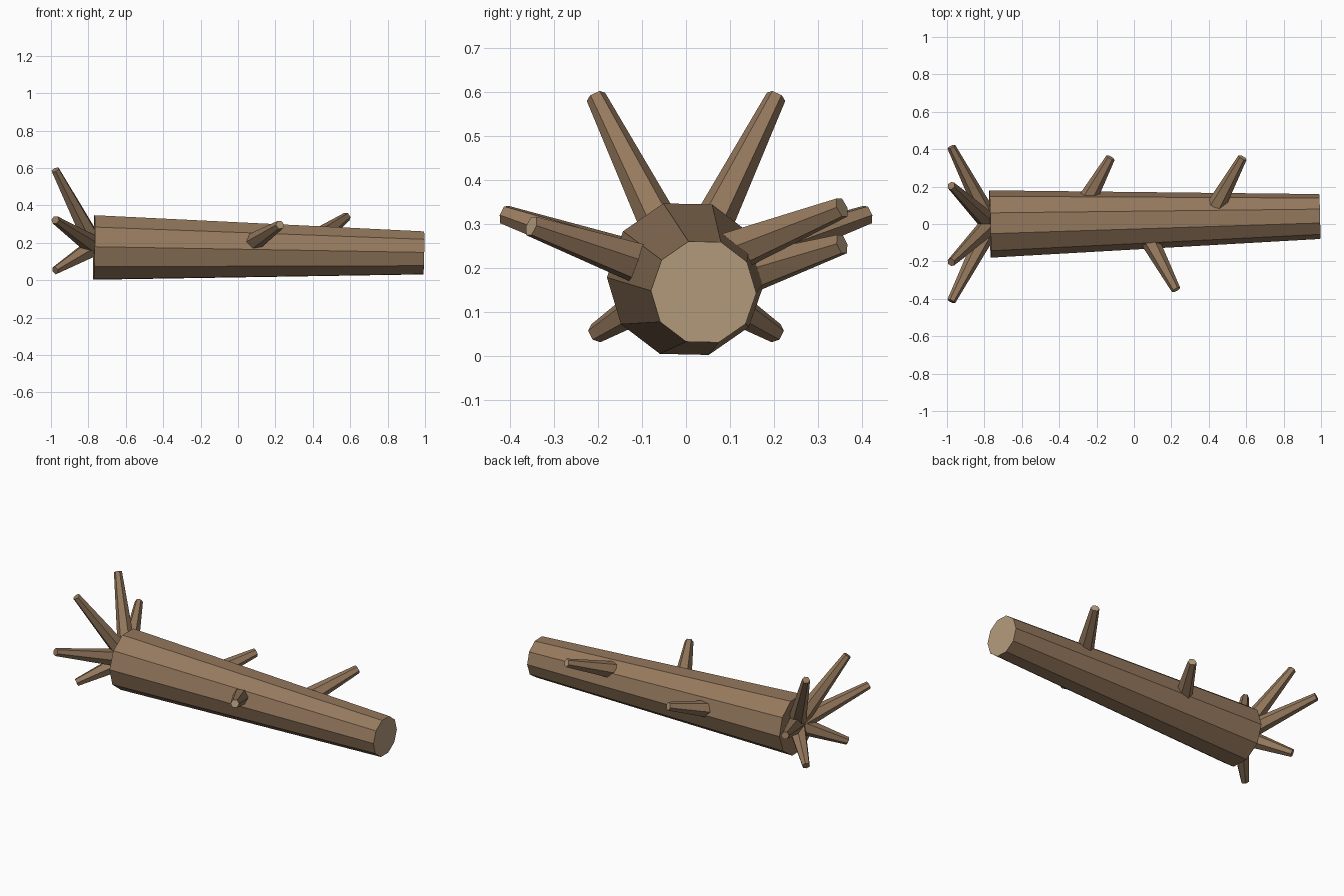
import bpy, bmesh
from mathutils import Vector, Matrix

if "Cube" in bpy.data.objects:
    bpy.data.objects.remove(bpy.data.objects["Cube"])


def material(name, rgb):
    m = bpy.data.materials.new(name)
    m.diffuse_color = (*rgb, 1)
    m.use_nodes = True
    m.node_tree.nodes["Principled BSDF"].inputs["Base Color"].default_value = m.diffuse_color
    return m


bark = material("bark", (0.30, 0.19, 0.11))
cut_wood = material("cut_wood", (0.45, 0.33, 0.20))


def limb(name, start, end, r1, r2, sides, cut_tip=True):
    """Tapered prism from start to end, optionally with a pale sawn tip."""
    a, b = Vector(start), Vector(end)
    d = b - a
    turn = Vector((0, 0, 1)).rotation_difference(d).to_matrix().to_4x4()
    bm = bmesh.new()
    bmesh.ops.create_cone(bm, cap_ends=True, segments=sides, radius1=r1, radius2=r2,
                          depth=d.length, matrix=Matrix.Translation((a + b) / 2) @ turn)
    bm.normal_update()
    if cut_tip:
        for f in bm.faces:
            if f.normal.dot(d.normalized()) > 0.99:
                f.material_index = 1
    mesh = bpy.data.meshes.new(name)
    bm.to_mesh(mesh)
    bm.free()
    mesh.materials.append(bark)
    mesh.materials.append(cut_wood)
    obj = bpy.data.objects.new(name, mesh)
    bpy.context.collection.objects.link(obj)


# Fallen trunk
limb("trunk", (-0.77, 0, 0.175), (0.993, 0.04, 0.146), 0.18, 0.12, 10)

# Branch stubs
branches = [((-0.25, 0.13, 0.185), (-0.125, 0.355, 0.255)),
            ((0.44, 0.10, 0.235), (0.58, 0.355, 0.338)),
            ((0.085, -0.09, 0.205), (0.225, -0.352, 0.296))]
for i, (start, end) in enumerate(branches):
    limb(f"branch_{i + 1}", start, end, 0.05, 0.025, 6)

# Fan of roots, mirrored left and right
for side, s in (("left", -1), ("right", 1)):
    for part, y, z in (("upper", 0.205, 0.59), ("middle", 0.413, 0.322), ("lower", 0.205, 0.052)):
        limb(f"root_{part}_{side}", (-0.765, 0, 0.18), (-0.977, s * y, z), 0.055, 0.023, 6, False)
